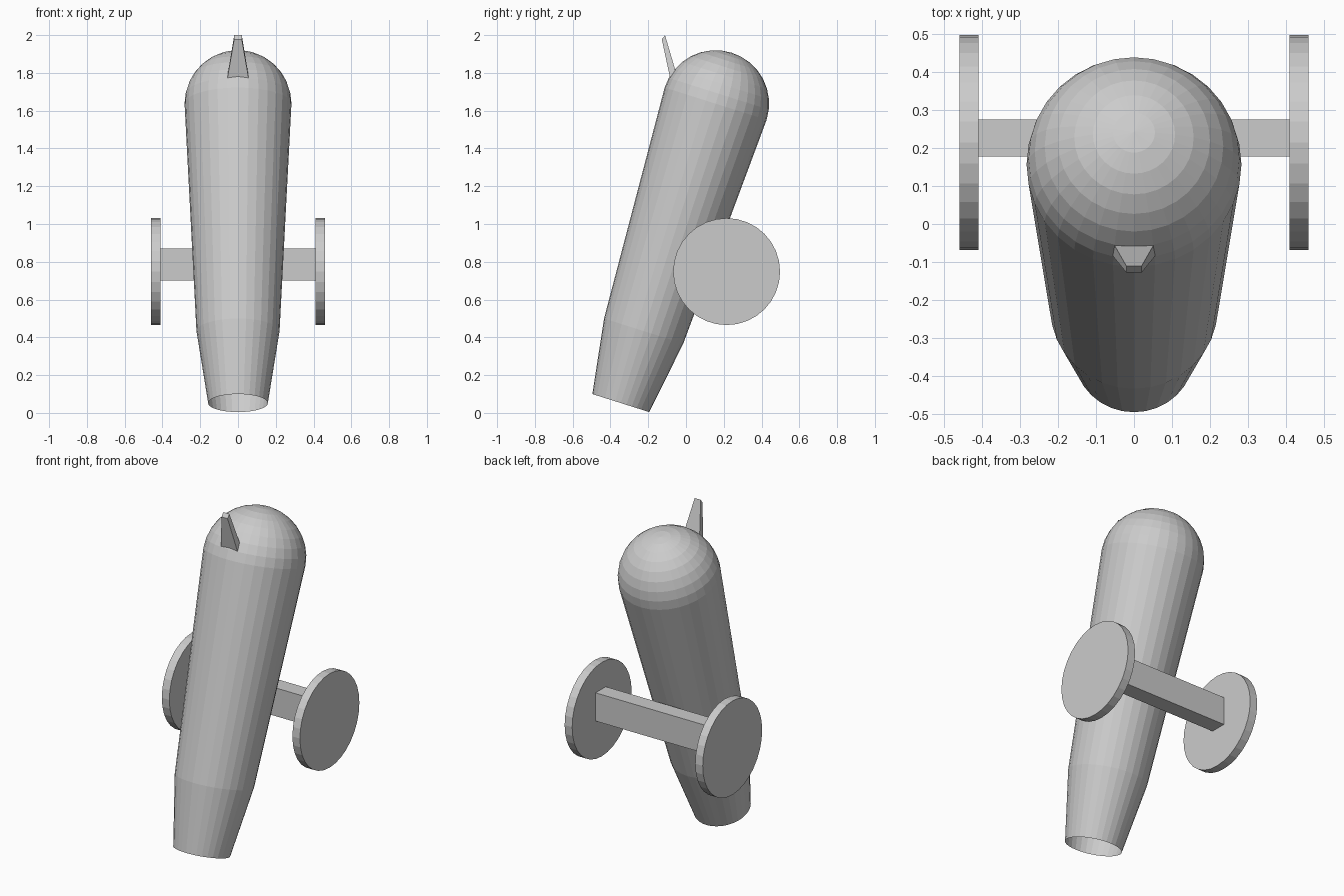
import bpy
import bmesh
from math import atan2, cos, hypot, pi, sin
from mathutils import Matrix, Vector

cube = bpy.data.objects.get("Cube")
if cube:
    bpy.data.objects.remove(cube, do_unlink=True)

grey = bpy.data.materials.new("plain grey")
grey.use_nodes = True
grey.diffuse_color = (0.6, 0.6, 0.6, 1)
grey.node_tree.nodes["Principled BSDF"].inputs["Base Color"].default_value = (0.6, 0.6, 0.6, 1)

SIDES = 32
RADIUS = 0.283


def add_object(name, bm):
    mesh = bpy.data.meshes.new(name)
    bm.to_mesh(mesh)
    bm.free()
    mesh.materials.append(grey)
    obj = bpy.data.objects.new(name, mesh)
    bpy.context.collection.objects.link(obj)
    return obj


def box(name, x, y, z):
    """Axis-aligned box from (low, high) ranges."""
    bm = bmesh.new()
    bmesh.ops.create_cube(bm, size=1)
    for v in bm.verts:
        v.co = [sum(r) / 2 + c * (r[1] - r[0]) for r, c in zip((x, y, z), v.co)]
    return add_object(name, bm)


# Barrel: open tapered tube with a domed end, leaning back
foot = Vector((0, -0.345, 0.052))
dome = Vector((0, 0.157, 1.637))
axis = dome - foot
length = axis.length
profile = [(0.158, 0), (0.22, 0.40)]
for i in range(8):
    a = i * pi / 16
    profile.append((RADIUS * cos(a), length + RADIUS * sin(a)))
profile.append((0, length + RADIUS))

bm = bmesh.new()
points = [bm.verts.new((r, 0, h)) for r, h in profile]
edges = [bm.edges.new(pair) for pair in zip(points, points[1:])]
bmesh.ops.spin(bm, geom=points + edges, cent=(0, 0, 0), axis=(0, 0, 1),
               angle=2 * pi, steps=SIDES, use_duplicate=False)
bmesh.ops.remove_doubles(bm, verts=bm.verts, dist=0.0005)
bmesh.ops.recalc_face_normals(bm, faces=bm.faces)
barrel = add_object("barrel", bm)
barrel.matrix_world = Matrix.Translation(foot) @ Matrix.Rotation(-atan2(axis.y, axis.z), 4, "X")

# Axle behind the barrel
box("axle", (-0.415, 0.415), (0.178, 0.275), (0.70, 0.87))

# Solid disc wheels
for side, name in ((1, "left_wheel"), (-1, "right_wheel")):
    bm = bmesh.new()
    bmesh.ops.create_cone(bm, cap_ends=True, segments=SIDES,
                          radius1=RADIUS, radius2=RADIUS, depth=0.05)
    wheel = add_object(name, bm)
    wheel.matrix_world = Matrix.Translation((side * 0.435, 0.215, 0.748)) @ Matrix.Rotation(pi / 2, 4, "Y")

# Sight: tapered fin with its root sunk into the dome
sight = box("sight", (-1, 1), (-1, 1), (-1, 1))
for v in sight.data.vertices:
    top, back = v.co.z > 0, v.co.y > 0
    half_width = 0.02 if top else 0.056
    if top:
        y, z = (-0.111, 2.0) if back else (-0.128, 1.978)
    else:
        y, z = (-0.048, 1.785) if back else (-0.084, 1.772)
    v.co = (half_width * v.co.x, y, z)
